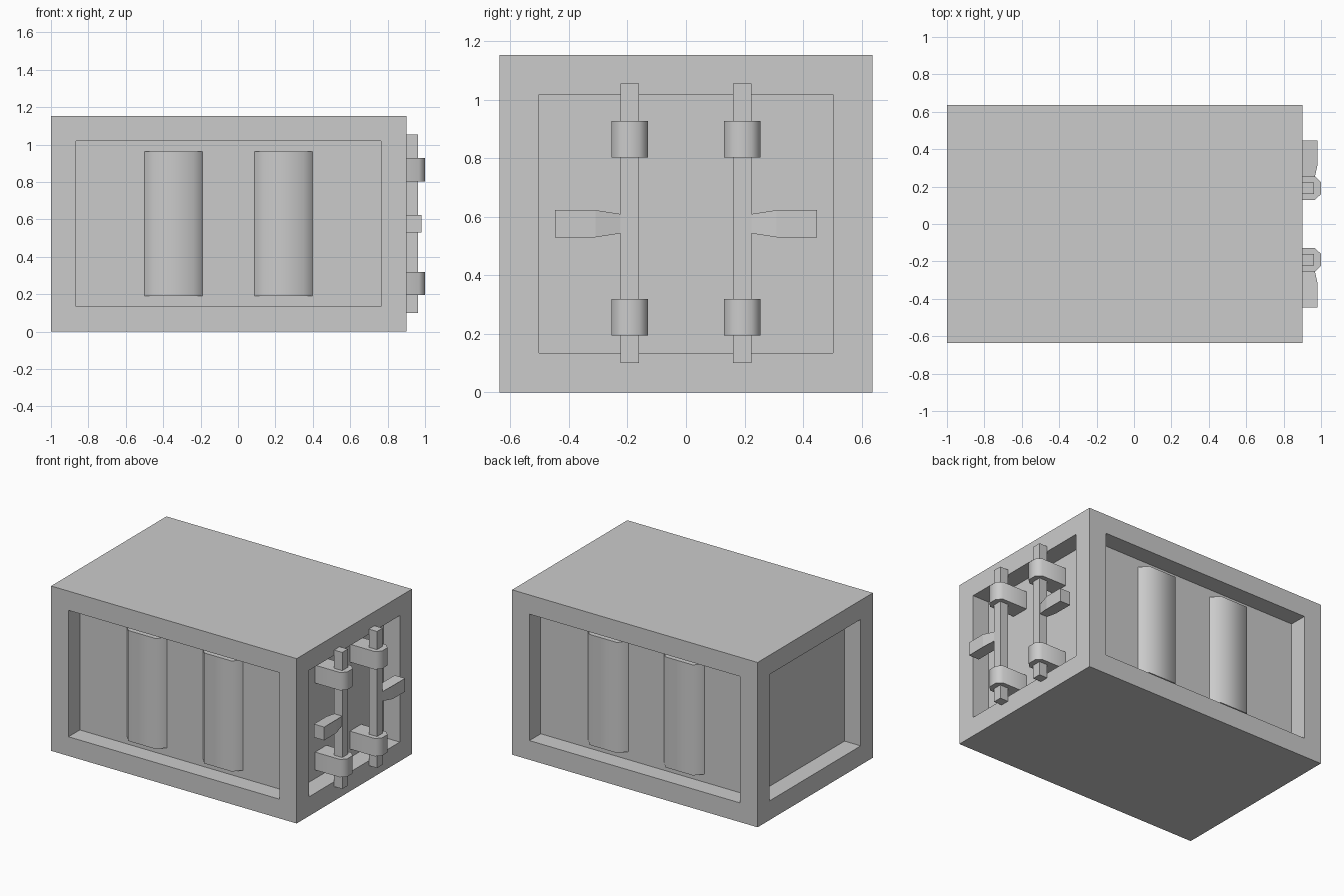
import bpy, bmesh, math
from mathutils import Vector

if "Cube" in bpy.data.objects:
    bpy.data.objects.remove(bpy.data.objects["Cube"])

X0, X1, HY, H = -1.0, 0.9, 0.637, 1.153   # body extents
FRAME, DEPTH = 0.19, 0.125                # border width and recess depth


def finish(name, bm):
    bmesh.ops.recalc_face_normals(bm, faces=bm.faces)
    me = bpy.data.meshes.new(name)
    bm.to_mesh(me)
    bm.free()
    ob = bpy.data.objects.new(name, me)
    bpy.context.collection.objects.link(ob)
    return ob


def box(name, lo, hi):
    bm = bmesh.new()
    bmesh.ops.create_cube(bm, size=1)
    for v in bm.verts:
        v.co = Vector([l + (c + 0.5) * (h - l) for c, l, h in zip(v.co, lo, hi)])
    return finish(name, bm)


def prism(name, profile, z0, z1, smooth=None):
    """Extrude an xy outline upward from z0 to z1."""
    bm = bmesh.new()
    face = bm.faces.new([bm.verts.new((x, y, z0)) for x, y in profile])
    top = bmesh.ops.extrude_face_region(bm, geom=[face])["geom"]
    for v in top:
        if isinstance(v, bmesh.types.BMVert):
            v.co.z = z1
    ob = finish(name, bm)
    if smooth:
        bpy.ops.object.select_all(action='DESELECT')
        ob.select_set(True)
        bpy.context.view_layer.objects.active = ob
        bpy.ops.object.shade_smooth_by_angle(angle=math.radians(smooth))
    return ob


# Container body: each upright face gets a framed recess
body = box("container_body", (X0, -HY, 0), (X1, HY, H))
bm = bmesh.new()
bm.from_mesh(body.data)
sides = [f for f in bm.faces if abs(f.normal.z) < 0.5]
bmesh.ops.inset_individual(bm, faces=sides, thickness=FRAME, depth=0)
bmesh.ops.inset_individual(bm, faces=sides, thickness=0, depth=-DEPTH)
bm.to_mesh(body.data)
bm.free()

for s, side in ((-1, "front"), (1, "back")):
    # Raised wall ribs inside the long recesses
    wall = s * (HY - DEPTH)
    for i, cx in enumerate((-0.345, 0.243)):
        prism(f"wall_rib_{side}_{i + 1}",
              [(cx - 0.155, wall), (cx - 0.107, wall + s * 0.057),
               (cx + 0.107, wall + s * 0.057), (cx + 0.155, wall)],
              FRAME, H - FRAME, 60)

    # Door locking bar
    cy = s * 0.192
    box(f"lock_bar_{side}", (0.9, cy - 0.031, 0.1), (0.963, cy + 0.031, 1.055))

    # Chamfered bar clamps reaching back to the door panel
    for z0, z1, level in ((0.195, 0.32, "lower"), (0.803, 0.928, "upper")):
        prism(f"bar_clamp_{side}_{level}",
              [(X1 - DEPTH, cy - 0.063), (0.967, cy - 0.063), (1.0, cy - 0.032),
               (1.0, cy + 0.032), (0.967, cy + 0.063), (X1 - DEPTH, cy + 0.063)],
              z0, z1, 60)

    # Door handle, tapering toward the bar
    handle = prism(f"door_handle_{side}",
                   [(0.9, s * 0.447), (0.98, s * 0.447), (0.98, s * 0.31),
                    (0.96, s * 0.22), (0.9, s * 0.22), (0.9, s * 0.31)],
                   0.53, 0.623)
    for v in handle.data.vertices:
        if abs(v.co.y) < 0.25:
            v.co.z = 0.577 + (v.co.z - 0.577) * 0.7
